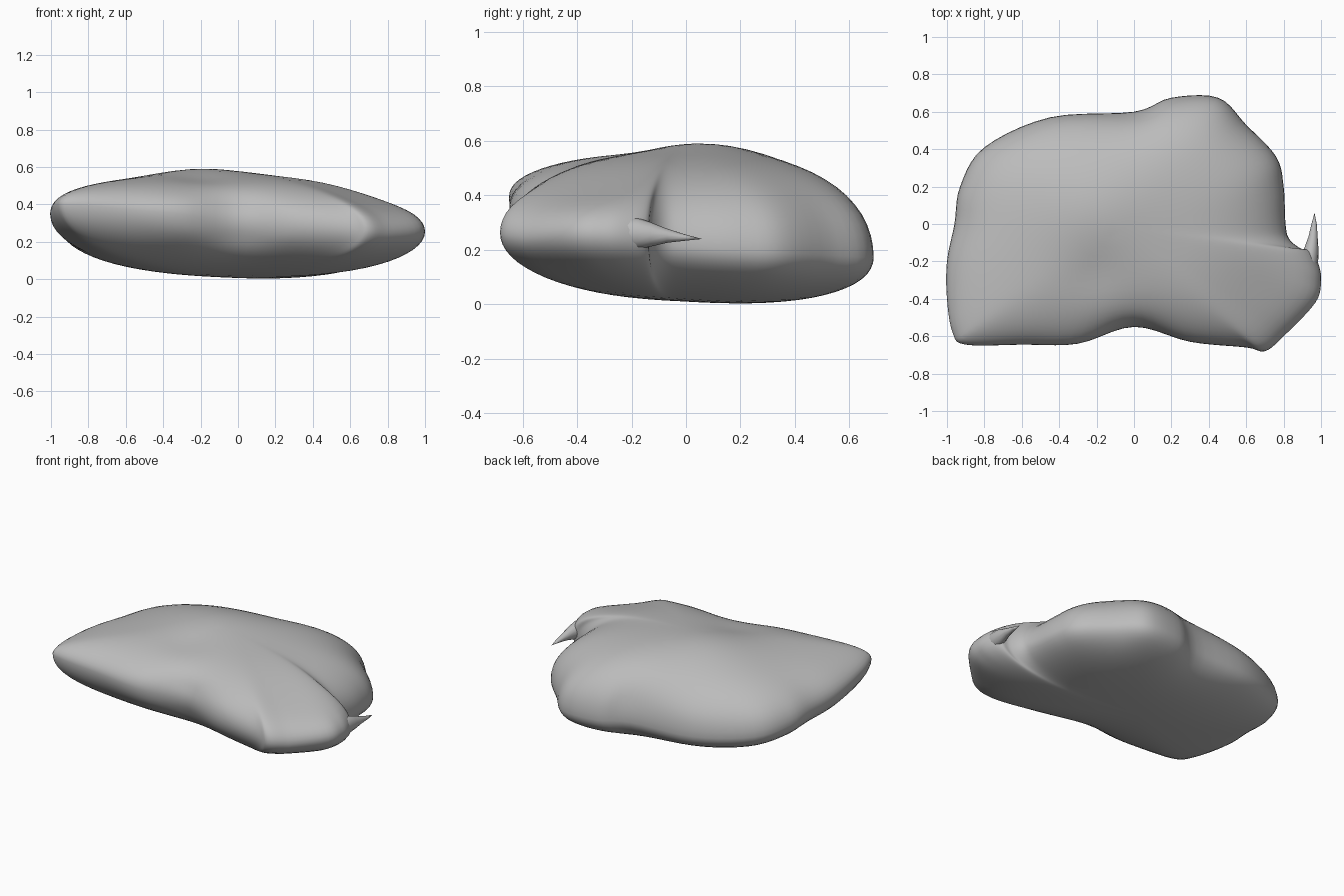
import bpy, bmesh, math
from mathutils import Vector

cube = bpy.data.objects.get("Cube")
if cube:
    bpy.data.objects.remove(cube, do_unlink=True)

stone = bpy.data.materials.new("stone grey")
stone.use_nodes = True
grey = (0.5, 0.5, 0.5, 1)
stone.diffuse_color = grey
stone.node_tree.nodes["Principled BSDF"].inputs["Base Color"].default_value = grey

# Plan outline of the slab, clockwise
OUTLINE = [(.81, 0), (.83, -.08), (.89, -.13), (.95, -.145), (.985, -.21), (1, -.3),
           (.97, -.42), (.8, -.6), (.7, -.68), (.6, -.66), (.3, -.63), (0, -.55),
           (-.3, -.64), (-.6, -.645), (-.9, -.645), (-.97, -.58), (-1, -.4), (-1, -.2),
           (-.96, 0), (-.93, .2), (-.8, .41), (-.45, .57), (0, .6), (.2, .675),
           (.45, .675), (.6, .53), (.76, .36), (.8, .2)]
CENTRE = Vector((-.05, -.02))
STEPS, RINGS = 5, 18


def smooth_loop(points):
    """Closed Catmull-Rom curve through the points."""
    pts, out = [Vector(p) for p in points], []
    n = len(pts)
    for i in range(n):
        a, b, c, d = (pts[(i + k) % n] for k in (-1, 0, 1, 2))
        for s in range(STEPS):
            t = s / STEPS
            out.append(.5 * (2 * b + (c - a) * t + (2 * a - 5 * b + 4 * c - d) * t ** 2
                             + (3 * b - a - 3 * c + d) * t ** 3))
    return out


def relax(loop, passes):
    """Round off the loop so inner rings lose its corners and notches."""
    for _ in range(passes):
        n = len(loop)
        loop = [(loop[i - 1] + 2 * loop[i] + loop[(i + 1) % n]) / 4 for i in range(n)]
    return loop


def bump(p, x, y, size):
    return math.exp(-((p.x - x) ** 2 + (p.y - y) ** 2) / size ** 2)


def rim_height(p):
    return .25 - .05 * p.x - .11 * p.y + .06 * p.x * p.y + .2 * max(0, p.x - .8)


def top_height(p):
    return (.555 + .02 * p.y - .01 * p.x + .035 * bump(p, -.2, .05, .3)
            - .02 * bump(p, -.2, -.27, .17) - .07 * bump(p, .8, -.4, .35))


def base_height(p):
    return .012 - .03 * p.x - .06 * p.y


def finish(name, bm):
    bmesh.ops.recalc_face_normals(bm, faces=bm.faces)
    mesh = bpy.data.meshes.new(name)
    bm.to_mesh(mesh)
    bm.free()
    mesh.materials.append(stone)
    mesh.shade_smooth()
    obj = bpy.data.objects.new(name, mesh)
    bpy.context.collection.objects.link(obj)


def bridge(bm, a, b):
    for i in range(len(a)):
        j = (i + 1) % len(a)
        bm.faces.new((a[i], a[j], b[j], b[i]))


def fan(bm, ring, tip):
    for i in range(len(ring)):
        bm.faces.new((ring[i], ring[(i + 1) % len(ring)], tip))


# Rounded slab: rings shrink from the rim to a pole above and below
bm = bmesh.new()
outline = smooth_loop(OUTLINE)
rim = [bm.verts.new((p.x, p.y, rim_height(p))) for p in outline]
for surface, power in ((top_height, 2.9), (base_height, 2.5)):
    last, loop = rim, outline
    for k in range(1, RINGS):
        loop = relax(loop, k * k // 12)
        r = math.cos(k / RINGS * math.pi / 2)
        rise = math.sqrt(1 - r ** power)
        ring = []
        for edge in loop:
            p = CENTRE + (edge - CENTRE) * r
            low = rim_height(edge)
            ring.append(bm.verts.new((p.x, p.y, low + (surface(p) - low) * rise)))
        bridge(bm, last, ring)
        last = ring
    fan(bm, last, bm.verts.new((*CENTRE, surface(CENTRE))))
finish("stone_slab", bm)

# Thin spike pointing back from the side lobe: y, x, z, half width, half height
SPIKE = [(-.34, .9, .265, .05, .06), (-.24, .932, .262, .048, .06),
         (-.18, .94, .26, .046, .058), (-.13, .948, .257, .038, .045),
         (-.07, .957, .252, .025, .026), (0, .963, .245, .014, .011)]
bm = bmesh.new()
last = None
for y, x, z, w, h in SPIKE:
    ring = []
    for i in range(12):
        a = math.tau * i / 12
        ring.append(bm.verts.new((x + w * math.cos(a), y, z + h * math.sin(a))))
    if last:
        bridge(bm, last, ring)
    else:
        bm.faces.new(ring)
    last = ring
fan(bm, last, bm.verts.new((.965, .06, .24)))
finish("side_spike", bm)
